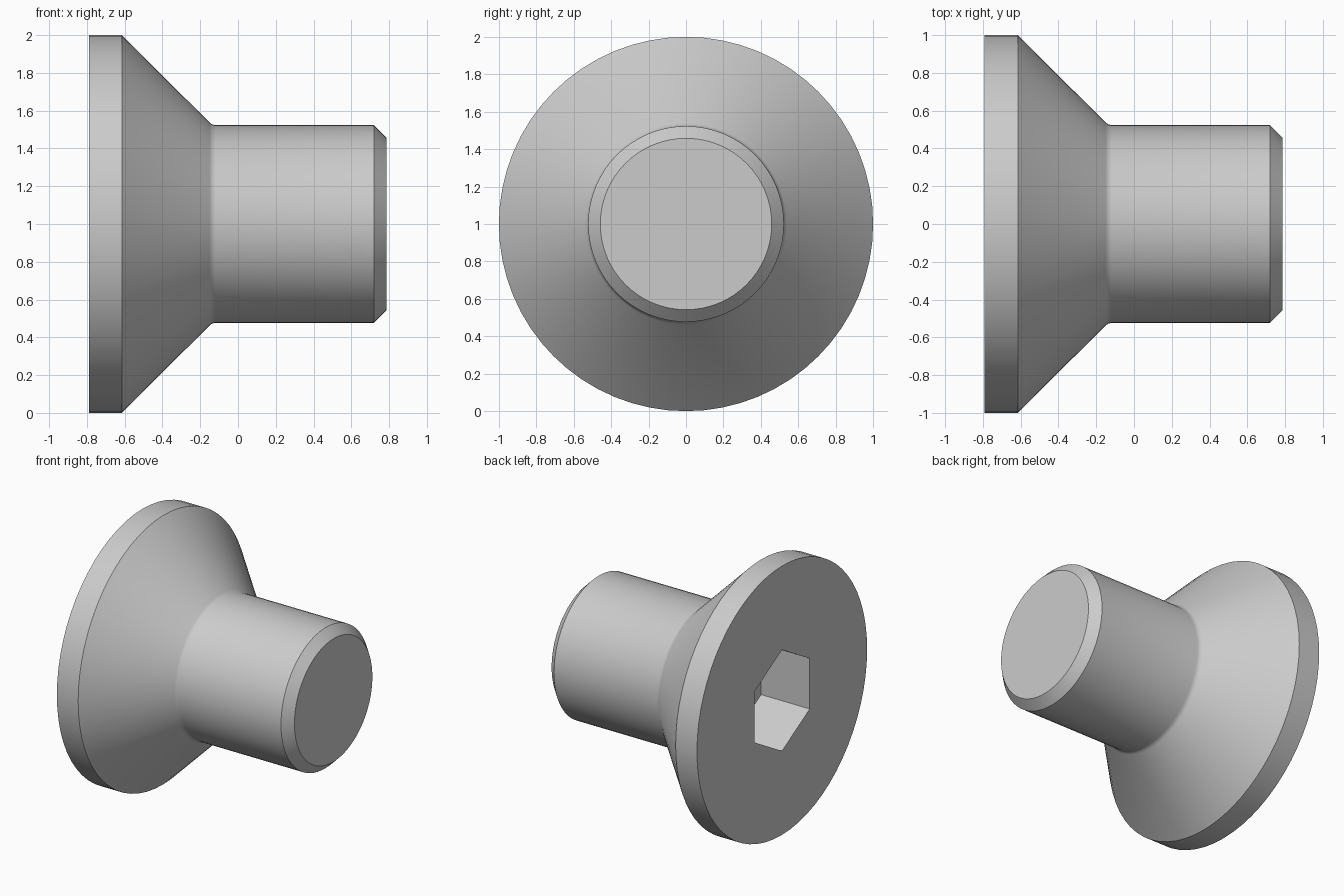
import bpy, bmesh
from math import pi, sin, cos, radians

if "Cube" in bpy.data.objects:
    bpy.data.objects.remove(bpy.data.objects["Cube"])

SEGS = 64
AXIS_Z = 1.0


def prism(name, profile, segs, start=0.0):
    """Capped solid of revolution about the x axis from (x, radius) pairs."""
    bm = bmesh.new()
    angles = [start + 2 * pi * i / segs for i in range(segs)]
    rings = [[bm.verts.new((x, r * sin(a), AXIS_Z + r * cos(a))) for a in angles]
             for x, r in profile]
    for a, b in zip(rings, rings[1:]):
        for i in range(segs):
            j = (i + 1) % segs
            bm.faces.new((a[i], a[j], b[j], b[i]))
    bm.faces.new(rings[0])
    bm.faces.new(rings[-1])
    bmesh.ops.recalc_face_normals(bm, faces=bm.faces)
    mesh = bpy.data.meshes.new(name)
    bm.to_mesh(mesh)
    bm.free()
    obj = bpy.data.objects.new(name, mesh)
    bpy.context.collection.objects.link(obj)
    return obj


# Countersunk head, small fillet, shank and chamfered tip
screw = prism("countersunk_screw", [
    (-0.79, 1.0), (-0.615, 1.0),
    (-0.15, 0.537), (-0.138, 0.528), (-0.12, 0.523),
    (0.72, 0.523), (0.785, 0.458)], SEGS)

# Hex socket with points up and down
cutter = prism("hex_socket_cutter", [(-0.9, 0.376), (-0.39, 0.376)], 6)
cutter.hide_render = True

cut = screw.modifiers.new("hex_socket", 'BOOLEAN')
cut.operation = 'DIFFERENCE'
cut.solver = 'EXACT'
cut.object = cutter

bpy.ops.object.select_all(action='DESELECT')
screw.select_set(True)
bpy.context.view_layer.objects.active = screw
bpy.ops.object.modifier_apply(modifier=cut.name)
bpy.data.objects.remove(cutter)
bpy.ops.object.shade_smooth_by_angle(angle=radians(30))
